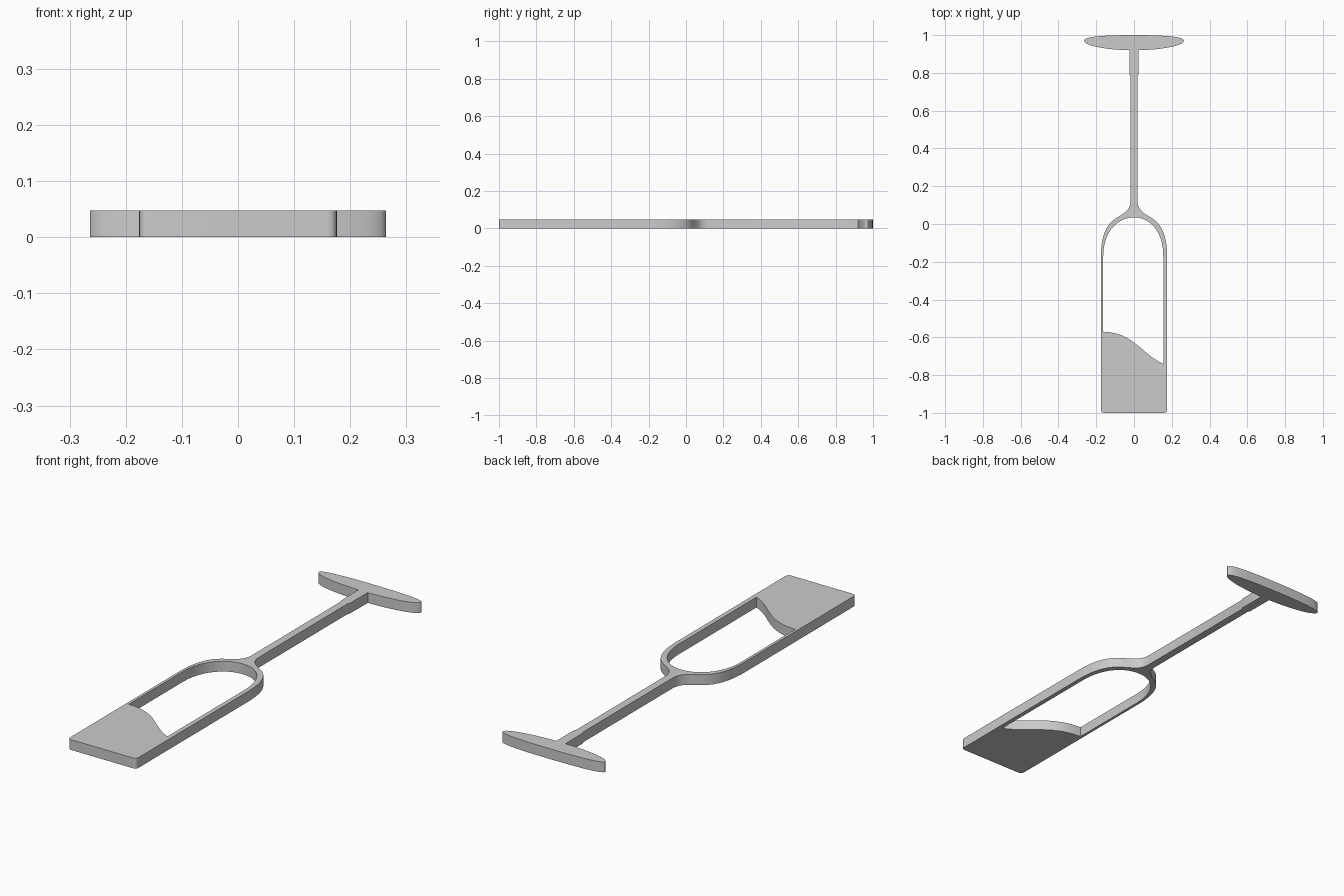
import bpy, bmesh
from mathutils import Vector
from mathutils.geometry import interpolate_bezier

if "Cube" in bpy.data.objects:
    bpy.data.objects.remove(bpy.data.objects["Cube"])

HEIGHT = 0.048


def path(start, segments):
    """Follow straight (1 point) and cubic (3 point) segments."""
    pts = [Vector(start)]
    for seg in segments:
        if len(seg) == 1:
            pts.append(Vector(seg[0]))
        else:
            a, b, c = (Vector(p) for p in seg)
            pts += [p.to_2d() for p in interpolate_bezier(
                pts[-1].to_3d(), a.to_3d(), b.to_3d(), c.to_3d(), 14)[1:]]
    return pts


# Right half of the glass outline, from bottom centre to top centre
half = path((0, -1), [
    [(0.155, -1)],
    [(0.17, -1), (0.176, -0.994), (0.176, -0.98)],      # rounded rim corner
    [(0.176, -0.18)],
    [(0.176, -0.07), (0.15, 0.0), (0.09, 0.034)],       # bowl shoulder
    [(0.05, 0.058), (0.018, 0.075), (0.018, 0.125)],    # neck fillet
    [(0.018, 0.78)],
    [(0.023, 0.79)],
    [(0.024, 0.92)],
    [(0.13, 0.922), (0.264, 0.94), (0.264, 0.972)],     # foot underside
    [(0.264, 0.993), (0.15, 1.0), (0.0, 1.0)],          # foot top
])
outline = half + [Vector((-p.x, p.y)) for p in half[-2:0:-1]]

# Opening in the bowl, bounded below by the liquid wave
opening = path((0.155, -0.74), [
    [(0.155, -0.17)],
    [(0.155, -0.045), (0.09, 0.035), (0.0, 0.035)],
    [(-0.09, 0.035), (-0.163, -0.045), (-0.163, -0.17)],
    [(-0.163, -0.57)],
    [(0.0, -0.575), (0.04, -0.69), (0.155, -0.74)],
])[:-1]

# Fill between both loops and extrude upward
bm = bmesh.new()
edges = []
for loop in (outline, opening):
    vs = [bm.verts.new((p.x, p.y, 0)) for p in loop]
    edges += [bm.edges.new((vs[i - 1], vs[i])) for i in range(len(vs))]
bmesh.ops.triangle_fill(bm, use_beauty=True, edges=edges, normal=(0, 0, 1))
top = bmesh.ops.extrude_face_region(bm, geom=bm.faces[:], use_keep_orig=True)
bmesh.ops.translate(bm, vec=(0, 0, HEIGHT), verts=[
    v for v in top["geom"] if isinstance(v, bmesh.types.BMVert)])
bmesh.ops.recalc_face_normals(bm, faces=bm.faces[:])

mesh = bpy.data.meshes.new("champagne_flute")
bm.to_mesh(mesh)
bm.free()
flute = bpy.data.objects.new("champagne_flute", mesh)
bpy.context.collection.objects.link(flute)
bpy.context.view_layer.objects.active = flute
flute.select_set(True)
bpy.ops.object.shade_smooth_by_angle(angle=0.52)
